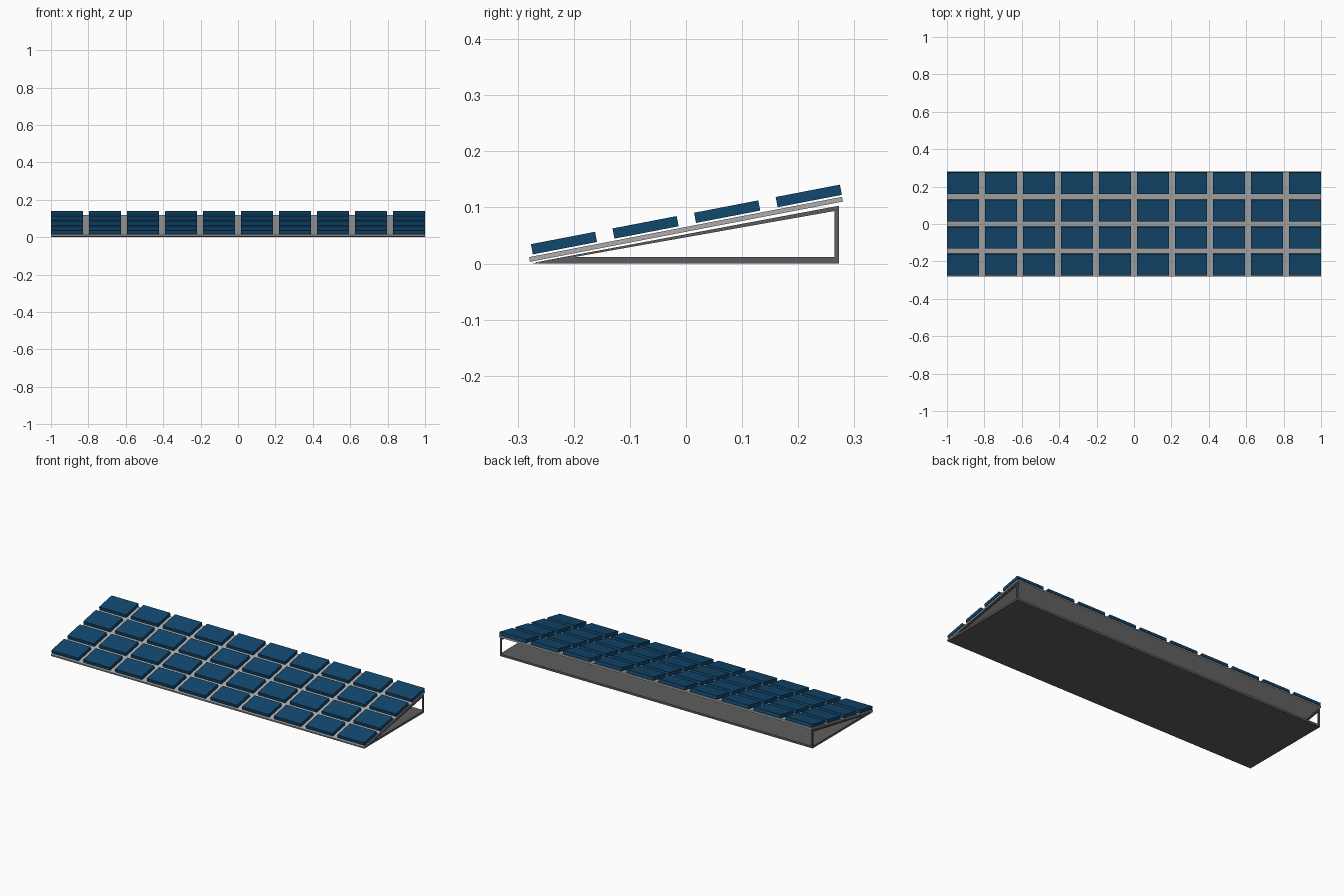
import bpy, bmesh, math
from mathutils import Matrix, Vector

if "Cube" in bpy.data.objects:
    bpy.data.objects.remove(bpy.data.objects["Cube"])

TILT = math.radians(10.9)


def material(name, rgb):
    m = bpy.data.materials.new(name)
    m.diffuse_color = (*rgb, 1)
    m.use_nodes = True
    m.node_tree.nodes["Principled BSDF"].inputs["Base Color"].default_value = m.diffuse_color
    return m


BLUE = material("panel_blue", (0.006, 0.065, 0.16))
DARK = material("dark_grey", (0.11, 0.11, 0.115))
LIGHT = material("light_grey", (0.42, 0.42, 0.42))


def link(name, bm, mat):
    bmesh.ops.recalc_face_normals(bm, faces=bm.faces)
    me = bpy.data.meshes.new(name)
    bm.to_mesh(me)
    bm.free()
    me.materials.append(mat)
    ob = bpy.data.objects.new(name, me)
    bpy.context.collection.objects.link(ob)
    return ob


def prism(name, profile, x0, x1, mat):
    """Extrude a (y, z) profile along x."""
    bm = bmesh.new()
    face = bm.faces.new([bm.verts.new((x0, y, z)) for y, z in profile])
    ext = bmesh.ops.extrude_face_region(bm, geom=[face])
    verts = [v for v in ext["geom"] if isinstance(v, bmesh.types.BMVert)]
    bmesh.ops.translate(bm, verts=verts, vec=(x1 - x0, 0, 0))
    return link(name, bm, mat)


def tilted_box(name, centre, size, mat):
    bm = bmesh.new()
    m = (Matrix.Translation(Vector(centre)) @ Matrix.Rotation(TILT, 4, 'X')
         @ Matrix.Diagonal((*size, 1)))
    bmesh.ops.create_cube(bm, size=1, matrix=m)
    return link(name, bm, mat)


# base plate, bevelled to an edge at the front
prism("base_plate", [(-0.275, 0), (0.2725, 0), (0.2725, 0.012), (-0.21, 0.012)],
      -1, 1, DARK)

# open triangular frame at each end: sloping bar and rear post
BAR = 0.01
for side, x0 in (("left", -1), ("right", 1 - BAR)):
    prism(side + "_slope_bar",
          [(-0.275, 0.001), (0.2725, 0.103), (0.2725, 0.095), (-0.2, 0.0115)],
          x0, x0 + BAR, DARK)
    prism(side + "_rear_post",
          [(0.265, 0.011), (0.2725, 0.011), (0.2725, 0.102), (0.265, 0.1)],
          x0, x0 + BAR, DARK)

# sloping backing sheet
tilted_box("backing_sheet", (-0.0005, 0, 0.061), (2, 0.568, 0.0085), LIGHT)

# 10 x 4 grid of panels
WIDTH, COLS, ROWS = 0.171, 10, 4
for r in range(ROWS):
    t = r / (ROWS - 1)
    y = -0.2175 + 0.4363 * t
    z = 0.0365 + 0.4363 * t * math.tan(TILT)
    for c in range(COLS):
        x = (c / (COLS - 1) - 0.5) * (2 - WIDTH)
        tilted_box(f"panel_{r + 1}_{c + 1}", (x, y, z), (WIDTH, 0.1165, 0.0185), BLUE)
